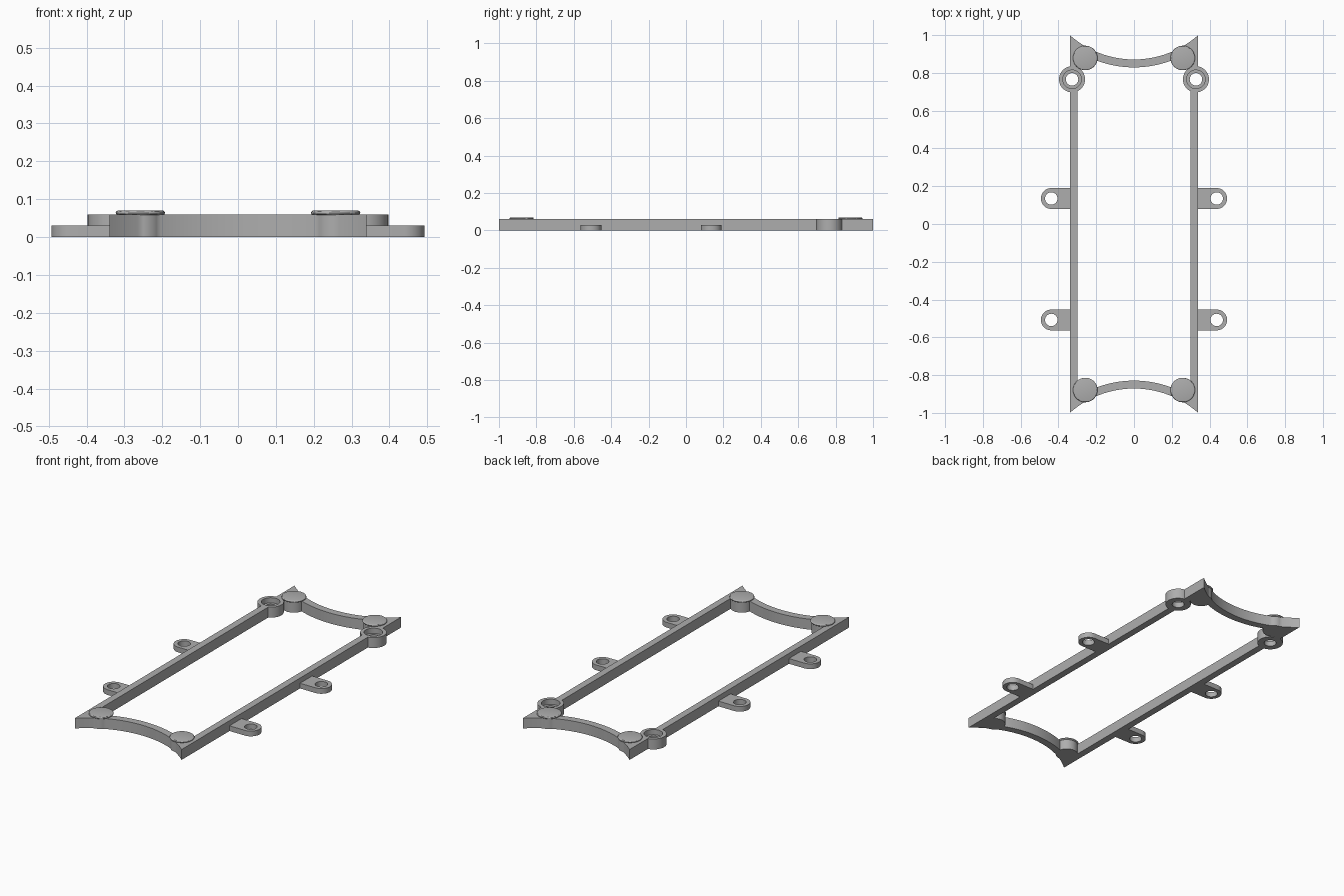
import bpy
import bmesh
from math import cos, sin, pi, sqrt, asin, radians

old = bpy.data.objects.get("Cube")
if old:
    bpy.data.objects.remove(old, do_unlink=True)

# One grey plastic for everything
GREY = (0.42, 0.42, 0.42, 1)
mat = bpy.data.materials.new("grey plastic")
mat.use_nodes = True
mat.diffuse_color = GREY
mat.node_tree.nodes["Principled BSDF"].inputs["Base Color"].default_value = GREY

HEIGHT = 0.06
EAR_H = 0.03
HALF_W, HALF_IN = 0.34, 0.30
OUT_Y, IN_Y = 0.871, 0.829      # end arcs on the centre line
sag = 1 - OUT_Y
R_OUT = (HALF_W ** 2 + sag ** 2) / (2 * sag)
ARC_Y = OUT_Y + R_OUT
R_IN = ARC_Y - IN_Y


def prism(name, points, z0, z1):
    """Extrude a closed xy outline from z0 to z1."""
    bm = bmesh.new()
    face = bm.faces.new([bm.verts.new((x, y, z0)) for x, y in points])
    up = bmesh.ops.extrude_face_region(bm, geom=[face])["geom"]
    bmesh.ops.translate(bm, vec=(0, 0, z1 - z0),
                        verts=[v for v in up if isinstance(v, bmesh.types.BMVert)])
    bmesh.ops.recalc_face_normals(bm, faces=bm.faces)
    mesh = bpy.data.meshes.new(name)
    bm.to_mesh(mesh)
    bm.free()
    mesh.materials.append(mat)
    obj = bpy.data.objects.new(name, mesh)
    bpy.context.collection.objects.link(obj)
    return obj


def arc(cx, cy, r, a0, a1, n):
    return [(cx + r * cos(a0 + (a1 - a0) * i / n),
             cy + r * sin(a0 + (a1 - a0) * i / n)) for i in range(n + 1)]


def disc(name, x, y, r, z0, z1):
    return prism(name, arc(x, y, r, 0, 2 * pi, 48)[:-1], z0, z1)


def activate(obj):
    bpy.ops.object.select_all(action='DESELECT')
    obj.select_set(True)
    bpy.context.view_layer.objects.active = obj


def combine(obj, tool, operation):
    """Apply a boolean and discard the tool."""
    activate(obj)
    mod = obj.modifiers.new("boolean", 'BOOLEAN')
    mod.operation, mod.solver, mod.object = operation, 'EXACT', tool
    bpy.ops.object.modifier_apply(modifier=mod.name)
    bpy.data.objects.remove(tool, do_unlink=True)


def smooth(obj):
    activate(obj)
    bpy.ops.object.shade_smooth_by_angle(angle=radians(30))


def waisted(half_width, r):
    """Long outline whose two ends bow inwards."""
    a = asin(half_width / r)
    back = arc(0, ARC_Y, r, -pi / 2 - a, -pi / 2 + a, 32)
    return back + [(-x, -y) for x, y in back]


# Frame: rails and bowed ends
frame = prism("frame", waisted(HALF_W, R_OUT), 0, HEIGHT)
combine(frame, prism("opening", waisted(HALF_IN, R_IN), -0.1, 0.2), 'DIFFERENCE')

# Corner posts with rounded caps
for sx in (-1, 1):
    for sy in (-1, 1):
        x, y = sx * 0.258, sy * 0.879
        combine(frame, disc("post", x, y, 0.06, 0, HEIGHT), 'UNION')
        side = ("left" if sx > 0 else "right") + ("_back" if sy > 0 else "_front")
        cap = disc("post_cap_" + side, x, y, 0.065, HEIGHT - 0.002, 0.07)
        activate(cap)
        bevel = cap.modifiers.new("rounded_top", 'BEVEL')
        bevel.width, bevel.segments = 0.008, 3
        bevel.limit_method = 'ANGLE'
        bpy.ops.object.modifier_apply(modifier=bevel.name)
        smooth(cap)

# Counterbored screw bosses on the rails
for sx in (-1, 1):
    x, y = sx * 0.328, 0.766
    combine(frame, disc("boss", x, y, 0.069, 0, HEIGHT), 'UNION')
    combine(frame, disc("counterbore", x, y, 0.049, EAR_H, 0.2), 'DIFFERENCE')
    combine(frame, disc("screw_hole", x, y, 0.033, -0.1, 0.2), 'DIFFERENCE')
smooth(frame)

# Side mounting ears
for sx in (-1, 1):
    for label, y in (("back", 0.135), ("front", -0.508)):
        outline = [(0.33, y - 0.055)] + arc(0.438, y, 0.055, -pi / 2, pi / 2, 24)
        outline.append((0.33, y + 0.055))
        side = "left_" if sx > 0 else "right_"
        ear = prism("ear_" + side + label, [(sx * px, py) for px, py in outline], 0, EAR_H)
        combine(ear, disc("ear_hole", sx * 0.438, y, 0.033, -0.1, 0.2), 'DIFFERENCE')
        smooth(ear)
